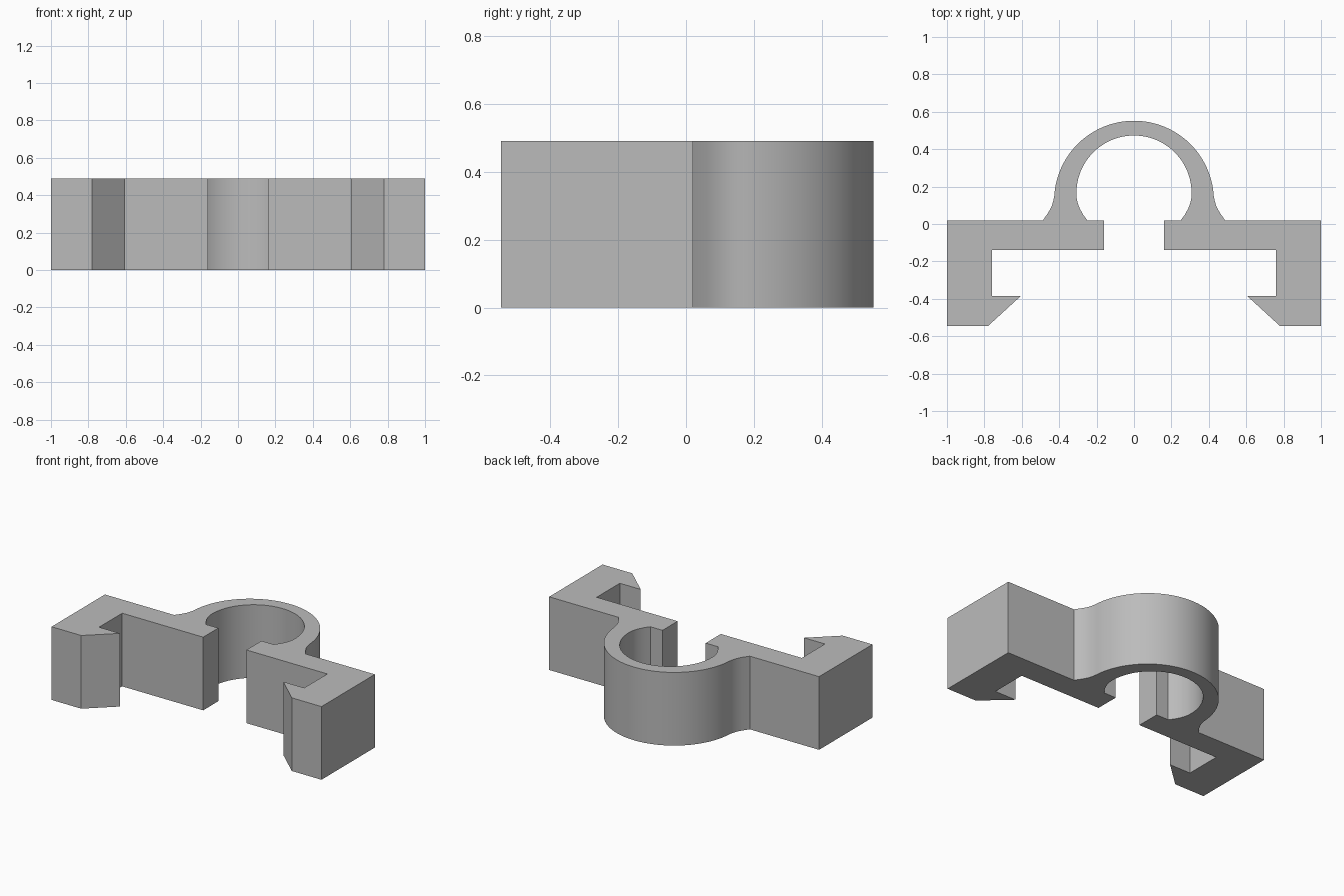
import bpy, bmesh, math

cube = bpy.data.objects.get("Cube")
if cube:
    bpy.data.objects.remove(cube, do_unlink=True)

HEIGHT = 0.49
ARC_STEPS = 32

grey = bpy.data.materials.new("plain grey")
grey.use_nodes = True
colour = (0.5, 0.5, 0.5, 1)
grey.diffuse_color = colour
grey.node_tree.nodes["Principled BSDF"].inputs["Base Color"].default_value = colour


def quarter_arc(radius, centre_y, start_y):
    """Points from the side of the loop up to its top on x = 0."""
    start = math.asin((start_y - centre_y) / radius)
    angles = [start + (math.pi / 2 - start) * i / ARC_STEPS for i in range(ARC_STEPS + 1)]
    return [(radius * math.cos(a), centre_y + radius * math.sin(a)) for a in angles]


# Loop wall: the outer circle sits lower than the inner one, so the top is thin
inner = quarter_arc(0.308, 0.165, 0.14)
outer = quarter_arc(0.427, 0.125, 0.15)

# Flared feet joining the loop to the arm
inner_foot = [(0.25, 0.02), (0.272, 0.05), (0.291, 0.085), (0.302, 0.115)]
outer_foot = [(0.431, 0.125), (0.44, 0.095), (0.459, 0.06), (0.487, 0.02)]

# Arm with its hooked end, traced from the outer foot round to the inner foot
arm = [(1, 0.02), (1, -0.545), (0.78, -0.545), (0.605, -0.385),
       (0.76, -0.385), (0.76, -0.14), (0.16, -0.14), (0.16, 0.02)]

# One closed outline: left half is the mirror of the right half
right = outer[::-1] + outer_foot + arm + inner_foot + inner
left = [(-x, y) for x, y in right[-2:0:-1]]
outline = right + left

bm = bmesh.new()
base = bm.faces.new([bm.verts.new((x, y, 0)) for x, y in outline])
raised = bmesh.ops.extrude_face_region(bm, geom=[base], use_keep_orig=True)["geom"]
bmesh.ops.translate(bm, vec=(0, 0, HEIGHT),
                    verts=[g for g in raised if isinstance(g, bmesh.types.BMVert)])
bmesh.ops.recalc_face_normals(bm, faces=bm.faces)

mesh = bpy.data.meshes.new("clip_body")
bm.to_mesh(mesh)
bm.free()
mesh.materials.append(grey)
body = bpy.data.objects.new("clip_body", mesh)
bpy.context.collection.objects.link(body)

# Smooth the curved walls, keep the corners crisp
bpy.ops.object.select_all(action="DESELECT")
body.select_set(True)
bpy.context.view_layer.objects.active = body
bpy.ops.object.shade_smooth_by_angle(angle=math.radians(25))
